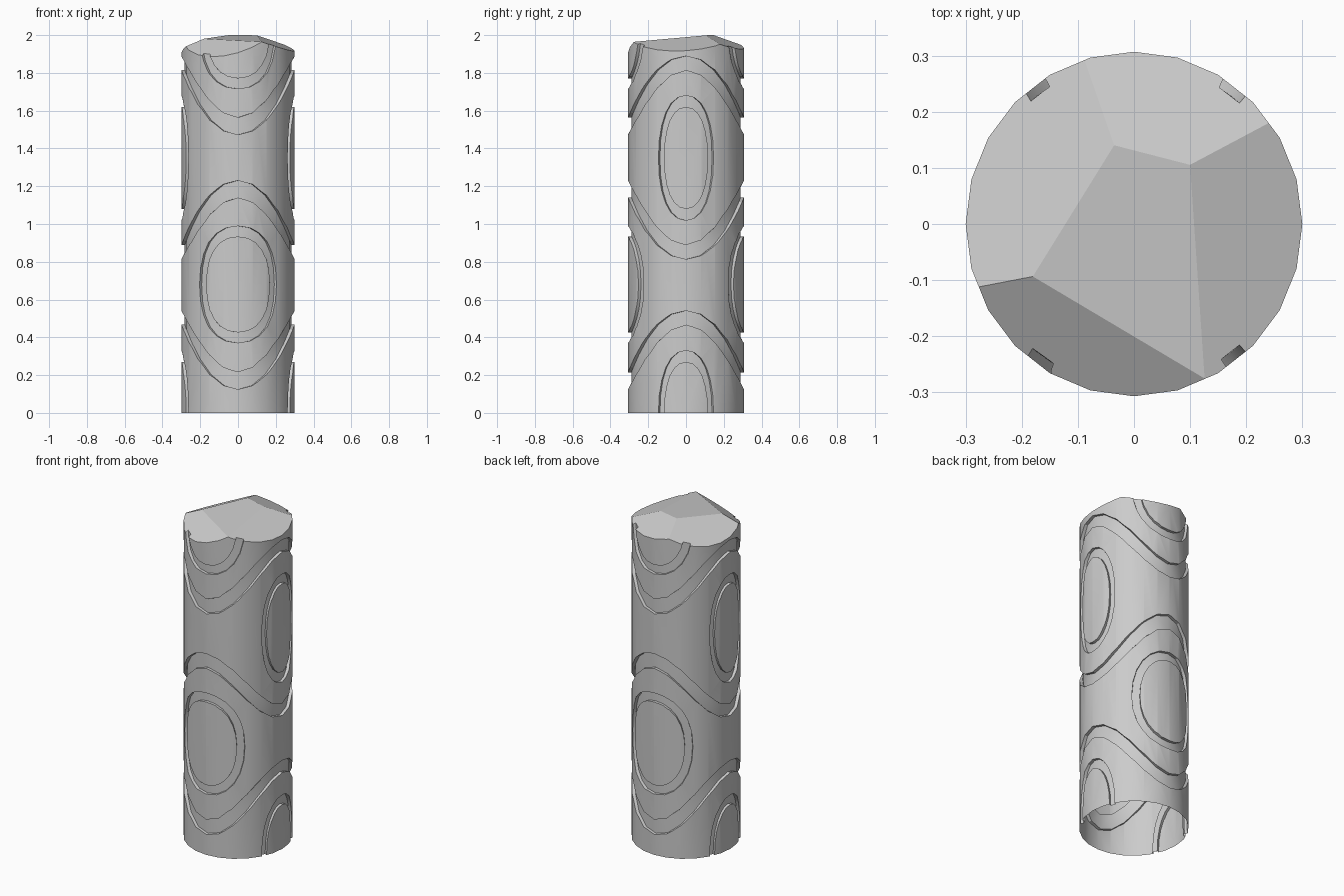
import bpy, bmesh
from math import sin, cos, pi, radians, copysign
from mathutils import Vector

if "Cube" in bpy.data.objects:
    bpy.data.objects.remove(bpy.data.objects["Cube"])

N = 24                       # sides of the post
RX, RY = 0.30, 0.307         # radii
DEPTH = 0.018                # groove depth


def on_post(phi, z, d=0.0):
    """Point on the post; phi is measured from the front towards the right."""
    return Vector(((RX + d) * sin(phi), -(RY + d) * cos(phi), z))


def to_object(bm, name):
    bmesh.ops.recalc_face_normals(bm, faces=bm.faces[:])
    me = bpy.data.meshes.new(name)
    bm.to_mesh(me)
    bm.free()
    ob = bpy.data.objects.new(name, me)
    bpy.context.collection.objects.link(ob)
    return ob


def closed_band(bm, lower, upper):
    """Groove cutter between two closed (phi, z) paths."""
    rings = []
    for path, d in ((lower, -DEPTH), (lower, 0.04), (upper, 0.04), (upper, -DEPTH)):
        rings.append([bm.verts.new(on_post(p, z, d)) for p, z in path])
    n = len(lower)
    for a in range(4):
        r, s = rings[a], rings[(a + 1) % 4]
        for i in range(n):
            j = (i + 1) % n
            bm.faces.new((r[i], r[j], s[j], s[i]))


def oval(phi0, z0, w, h):
    path = []
    for i in range(N):
        t = 2 * pi * i / N
        c, s = cos(t), sin(t)
        path.append((phi0 + w * copysign(abs(c) ** 0.92, c),
                     z0 + h * copysign(abs(s) ** 0.92, s)))
    return path


# Post body: capped cylinder
bm = bmesh.new()
bottom = [bm.verts.new(on_post(2 * pi * i / N, 0)) for i in range(N)]
top = [bm.verts.new(on_post(2 * pi * i / N, 2.2)) for i in range(N)]
for i in range(N):
    j = (i + 1) % N
    bm.faces.new((bottom[i], bottom[j], top[j], top[i]))
bm.faces.new(bottom[::-1])
bm.faces.new(top)
bmesh.ops.recalc_face_normals(bm, faces=bm.faces[:])

# Rough-hewn top: point on the facet, downhill direction, slope
facets = [
    ((0.03, 0.12, 2.0), (0, -1), 0.09),
    ((-0.17, -0.10, 1.98), (-0.45, -0.89), 0.68),
    ((0.10, 0.08, 1.997), (0.98, -0.17), 0.38),
    ((-0.02, 0.14, 2.0), (0.30, 0.95), 0.42),
    ((-0.08, 0.07, 1.995), (-0.92, 0.39), 0.50),
]
for co, (dx, dy), slope in facets:
    geom = bm.verts[:] + bm.edges[:] + bm.faces[:]
    cut = bmesh.ops.bisect_plane(bm, geom=geom, dist=1e-5, plane_co=co,
                                 plane_no=Vector((dx * slope, dy * slope, 1)).normalized(),
                                 clear_outer=True)
    edges = [e for e in cut['geom_cut'] if isinstance(e, bmesh.types.BMEdge)]
    bmesh.ops.holes_fill(bm, edges=edges, sides=0)
post = to_object(bm, "carved_post")

# Groove cutters: three wavy bands and alternating oval rings
bm = bmesh.new()
for mid, sign in ((0.337, -1), (1.018, 1), (1.685, -1)):
    low, high = [], []
    for i in range(N):
        p = 2 * pi * i / N
        z = mid + sign * 0.167 * cos(2 * p)
        half = 0.041 + 0.004 * cos(2 * p) + 0.012 * sin(2 * p) ** 2
        low.append((p, z - half))
        high.append((p, z + half))
    closed_band(bm, low, high)
for side in (0, pi):
    for z in (0.68, 2.025):                      # front and back
        closed_band(bm, oval(side, z, radians(34.5), 0.254),
                    oval(side, z, radians(43), 0.309))
    for z in (0.0, 1.35):                        # right and left
        closed_band(bm, oval(side + pi / 2, z, radians(22.5), 0.27),
                    oval(side + pi / 2, z, radians(28.5), 0.33))
cutter = to_object(bm, "groove_cutter")
# each island oriented outwards by recalc
cutter.hide_render = True
cutter.hide_viewport = False

mod = post.modifiers.new("grooves", 'BOOLEAN')
mod.operation = 'DIFFERENCE'
mod.solver = 'EXACT'
mod.object = cutter
bpy.context.view_layer.update()
carved = bpy.data.meshes.new_from_object(
    post.evaluated_get(bpy.context.evaluated_depsgraph_get()))
post.modifiers.clear()
post.data = carved
bpy.data.objects.remove(cutter)

# Open underside
bm = bmesh.new()
bm.from_mesh(post.data)
under = [f for f in bm.faces if all(v.co.z < 1e-4 for v in f.verts)]
bmesh.ops.delete(bm, geom=under, context='FACES')
bm.to_mesh(post.data)
bm.free()

bpy.context.view_layer.objects.active = post
post.select_set(True)
bpy.ops.object.shade_smooth_by_angle(angle=radians(20))
